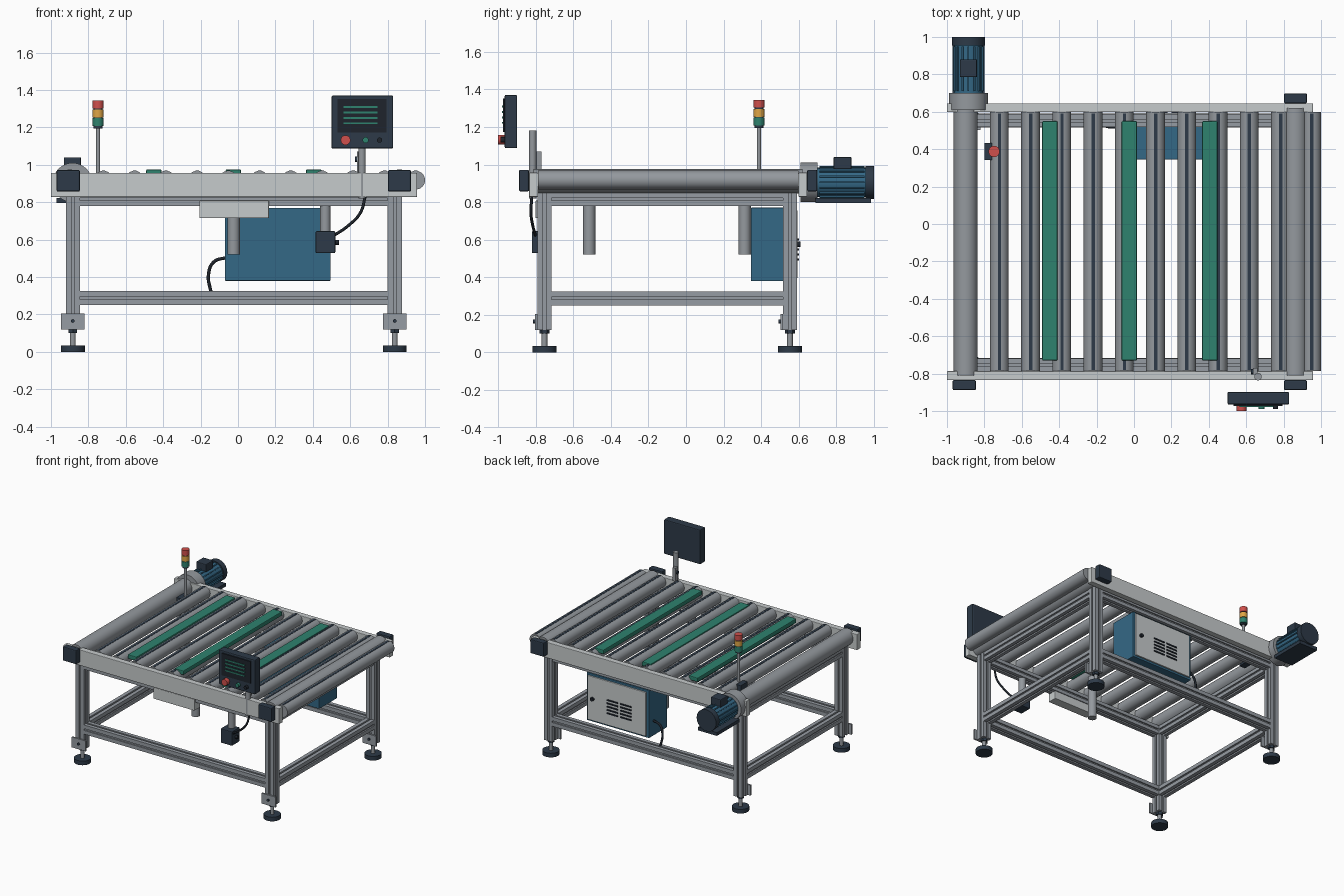
import bpy, bmesh, math
from mathutils import Vector, Matrix

if "Cube" in bpy.data.objects:
    bpy.data.objects.remove(bpy.data.objects["Cube"])


def mat(name, r, g, b):
    m = bpy.data.materials.new(name)
    lin = [(c / 255 / 12.92) if c < 10 else ((c / 255 + 0.055) / 1.055) ** 2.4 for c in (r, g, b)]
    m.diffuse_color = (*lin, 1)
    m.use_nodes = True
    m.node_tree.nodes["Principled BSDF"].inputs["Base Color"].default_value = m.diffuse_color
    return m


ALU = mat("aluminium grey", 150, 156, 163)
STEEL = mat("roller steel", 148, 153, 158)
LIGHT = mat("light panel grey", 198, 203, 204)
BLUE = mat("machine blue", 52, 104, 134)
NAVY = mat("dark navy", 45, 58, 72)
BLACK = mat("cable black", 30, 36, 44)
GREEN = mat("belt green", 46, 130, 110)
RED = mat("signal red", 208, 80, 76)
YELLOW = mat("signal amber", 224, 166, 70)


def finish(bm, name, m, smooth=False):
    bmesh.ops.recalc_face_normals(bm, faces=bm.faces)
    me = bpy.data.meshes.new(name)
    bm.to_mesh(me)
    bm.free()
    me.materials.append(m)
    ob = bpy.data.objects.new(name, me)
    bpy.context.collection.objects.link(ob)
    if smooth:
        bpy.context.view_layer.objects.active = ob
        ob.select_set(True)
        bpy.ops.object.shade_smooth_by_angle(angle=math.radians(35))
        ob.select_set(False)
    return ob


def box(name, x, y, z, m, bevel=0.0):
    """Box from (min, max) ranges on each axis."""
    bm = bmesh.new()
    bmesh.ops.create_cube(bm, size=1)
    for v in bm.verts:
        v.co = Vector([(r[0] + r[1]) / 2 + c * (r[1] - r[0]) for r, c in zip((x, y, z), v.co)])
    if bevel:
        bmesh.ops.bevel(bm, geom=bm.edges[:], offset=bevel, segments=2, affect='EDGES', profile=0.5)
    return finish(bm, name, m)


def cyl(name, p, q, r, m, seg=32):
    """Cylinder between two points."""
    p, q = Vector(p), Vector(q)
    bm = bmesh.new()
    rot = (q - p).to_track_quat('Z', 'Y').to_matrix().to_4x4()
    bmesh.ops.create_cone(bm, cap_ends=True, segments=seg, radius1=r, radius2=r, depth=(q - p).length,
                          matrix=Matrix.Translation((p + q) / 2) @ rot)
    return finish(bm, name, m, True)


def beam(name, p, q, size):
    """Slotted square extrusion between two points."""
    h, s, d = size / 2, 0.007, 0.011
    side = [(-h, -h), (-s, -h), (-s, -h + d), (s, -h + d), (s, -h)]
    pts = []
    for k in range(4):
        c, n = round(math.cos(k * math.pi / 2)), round(math.sin(k * math.pi / 2))
        pts += [(a * c - b * n, a * n + b * c) for a, b in side]
    p, q = Vector(p), Vector(q)
    rot = (q - p).to_track_quat('Z', 'Y').to_matrix()
    bm = bmesh.new()
    face = bm.faces.new([bm.verts.new(p + rot @ Vector((a, b, 0))) for a, b in pts])
    ext = bmesh.ops.extrude_face_region(bm, geom=[face])
    bmesh.ops.translate(bm, vec=q - p, verts=[v for v in ext["geom"] if isinstance(v, bmesh.types.BMVert)])
    if not face.is_valid or len(bm.faces) < len(pts) + 2:
        bm.faces.new(face.verts) if face.is_valid else None
    return finish(bm, name, ALU)


def cable(name, pts, r):
    cu = bpy.data.curves.new(name, 'CURVE')
    cu.dimensions = '3D'
    cu.bevel_depth, cu.bevel_resolution, cu.use_fill_caps = r, 3, True
    sp = cu.splines.new('BEZIER')
    sp.bezier_points.add(len(pts) - 1)
    for bp, p in zip(sp.bezier_points, pts):
        bp.co = p
        bp.handle_left_type = bp.handle_right_type = 'AUTO'
    cu.materials.append(BLACK)
    bpy.context.collection.objects.link(bpy.data.objects.new(name, cu))


# Legs, feet and foot plates
LX, LY = (-0.883, 0.838), (-0.753, 0.553)
for x in LX:
    for y in LY:
        beam("leg", (x, y, 0.12), (x, y, 0.85), 0.075)
        cyl("foot_pad", (x, y, 0), (x, y, 0.034), 0.064, NAVY)
        cyl("foot_rod", (x, y, 0.03), (x, y, 0.125), 0.015, STEEL, 16)
        cyl("foot_nut", (x, y, 0.1), (x, y, 0.12), 0.026, NAVY, 6)
        box("foot_plate", (x - 0.063, x + 0.063), (y - 0.05, y - 0.037), (0.12, 0.205), ALU)
        cyl("foot_plate_bolt", (x, y - 0.06, 0.165), (x, y - 0.05, 0.165), 0.01, NAVY, 12)

# Horizontal frame beams
for z, s in ((0.288, 0.075), (0.815, 0.07)):
    for y in LY:
        beam("long_beam", (LX[0] + 0.037, y, z), (LX[1] - 0.037, y, z), s)
    for x in LX:
        beam("cross_beam", (x, LY[0] + 0.037, z), (x, LY[1] - 0.037, z), s)

# Side rails and corner caps
for y0, y1 in ((-0.835, -0.787), (0.598, 0.645)):
    box("side_rail", (-1.0, 0.957), (y0, y1), (0.828, 0.957), LIGHT, 0.004)
for x, y in (((-0.97, -0.845), (-0.888, -0.835)), ((0.802, 0.925), (-0.888, -0.835)),
             ((0.802, 0.925), (0.645, 0.698))):
    box("corner_cap", x, y, (0.857, 0.972), NAVY, 0.007)

# Rollers with dark grip strips
for i in range(11):
    x = -0.72 + i * 0.167
    cyl("roller", (x, -0.787, 0.918), (x, 0.598, 0.918), 0.05, STEEL)
    box("grip_strip", (x - 0.008, x + 0.01), (-0.78, 0.59), (0.96, 0.969), NAVY)
for x in (-0.9, 0.863):
    cyl("drive_roller", (x, -0.81, 0.911), (x, 0.62, 0.911), 0.064, STEEL, 40)

# Transfer belts and their lift cylinders
for x in (-0.45, -0.025, 0.405):
    box("transfer_belt", (x - 0.041, x + 0.041), (-0.73, 0.55), (0.94, 0.975), GREEN, 0.006)
for y in (-0.515, 0.312):
    cyl("lift_cylinder", (-0.023, y, 0.52), (-0.023, y, 0.87), 0.033, STEEL)

# Drive motor
MX, MZ = -0.885, 0.905
cyl("gearbox", (MX, 0.61, MZ), (MX, 0.7, MZ), 0.105, STEEL, 40)
cyl("motor_body", (MX, 0.7, MZ), (MX, 0.96, MZ), 0.078, BLUE)
for k in range(16):
    a = k * math.pi / 8
    u = Vector((math.cos(a), 0, math.sin(a)))
    fin = box("motor_fin", (0.07, 0.086), (0.71, 0.95), (-0.004, 0.004), BLUE)
    fin.rotation_euler.y = -a
    fin.location = (MX, 0, MZ)
cyl("motor_fan_cover", (MX, 0.955, MZ), (MX, 1.0, MZ), 0.088, NAVY)
box("motor_terminal_box", (MX - 0.046, MX + 0.046), (0.785, 0.88), (0.975, 1.04), NAVY, 0.006)
box("motor_base", (MX - 0.085, MX + 0.085), (0.69, 0.985), (0.795, 0.822), NAVY)

# Control cabinet with vented door
box("cabinet", (-0.07, 0.495), (0.345, 0.58), (0.38, 0.77), BLUE, 0.004)
box("cabinet_door", (-0.05, 0.48), (0.58, 0.594), (0.395, 0.755), LIGHT, 0.003)
for i in range(5):
    for x in (0.13, 0.25):
        box("door_vent", (x - 0.05, x + 0.05), (0.593, 0.6), (0.488 + i * 0.027, 0.499 + i * 0.027), BLACK)
cyl("door_lock", (0.43, 0.59, 0.575), (0.43, 0.61, 0.575), 0.015, BLACK, 16)
cable("cabinet_cable", [(-0.06, 0.52, 0.505), (-0.13, 0.52, 0.48), (-0.158, 0.53, 0.41), (-0.145, 0.54, 0.32)], 0.009)

# Front junction cover and hanging pedal box
box("junction_cover", (-0.207, 0.165), (-0.8, -0.725), (0.715, 0.808), LIGHT, 0.003)
cyl("switch_post", (0.467, -0.75, 0.64), (0.467, -0.75, 0.8), 0.028, STEEL)
box("switch_box", (0.415, 0.52), (-0.82, -0.72), (0.528, 0.645), NAVY, 0.006)
cyl("switch_gland", (0.52, -0.77, 0.585), (0.54, -0.77, 0.585), 0.013, BLACK, 16)
cable("switch_cable", [(0.51, -0.80, 0.62), (0.59, -0.815, 0.675), (0.655, -0.825, 0.745), (0.68, -0.82, 0.83)], 0.008)

# Operator panel on its post
cyl("panel_post", (0.663, -0.816, 0.82), (0.663, -0.816, 1.18), 0.02, STEEL, 24)
box("post_clamp", (0.635, 0.66), (-0.805, -0.77), (0.96, 1.07), STEEL)
cyl("clamp_knob", (0.625, -0.79, 1.03), (0.65, -0.79, 1.03), 0.014, NAVY, 16)
box("panel_housing", (0.5, 0.83), (-0.965, -0.898), (1.087, 1.37), NAVY, 0.007)
box("panel_screen", (0.533, 0.793), (-0.973, -0.964), (1.172, 1.352), BLACK)
for i in range(4):
    z = 1.222 + i * 0.029
    box("screen_line", (0.565, 0.745), (-0.978, -0.972), (z - 0.005, z + 0.005), GREEN)
for x, r, y, m in ((0.575, 0.026, -1.0, RED), (0.682, 0.016, -0.988, GREEN), (0.757, 0.014, -0.988, BLACK)):
    cyl("panel_button", (x, -0.96, 1.132), (x, y, 1.132), r, m, 24)

# Signal tower
TX, TY = -0.748, 0.388
box("tower_bracket", (-0.8, -0.745), (TY - 0.045, TY + 0.045), (0.86, 0.95), NAVY)
cyl("tower_pole", (TX, TY, 0.9), (TX, TY, 1.2), 0.011, STEEL, 16)
cyl("tower_core", (TX, TY, 1.195), (TX, TY, 1.33), 0.024, NAVY, 24)
for z, m in ((1.207, GREEN), (1.253, YELLOW), (1.302, RED)):
    cyl("tower_lamp", (TX, TY, z), (TX, TY, z + 0.042), 0.03, m, 24)
